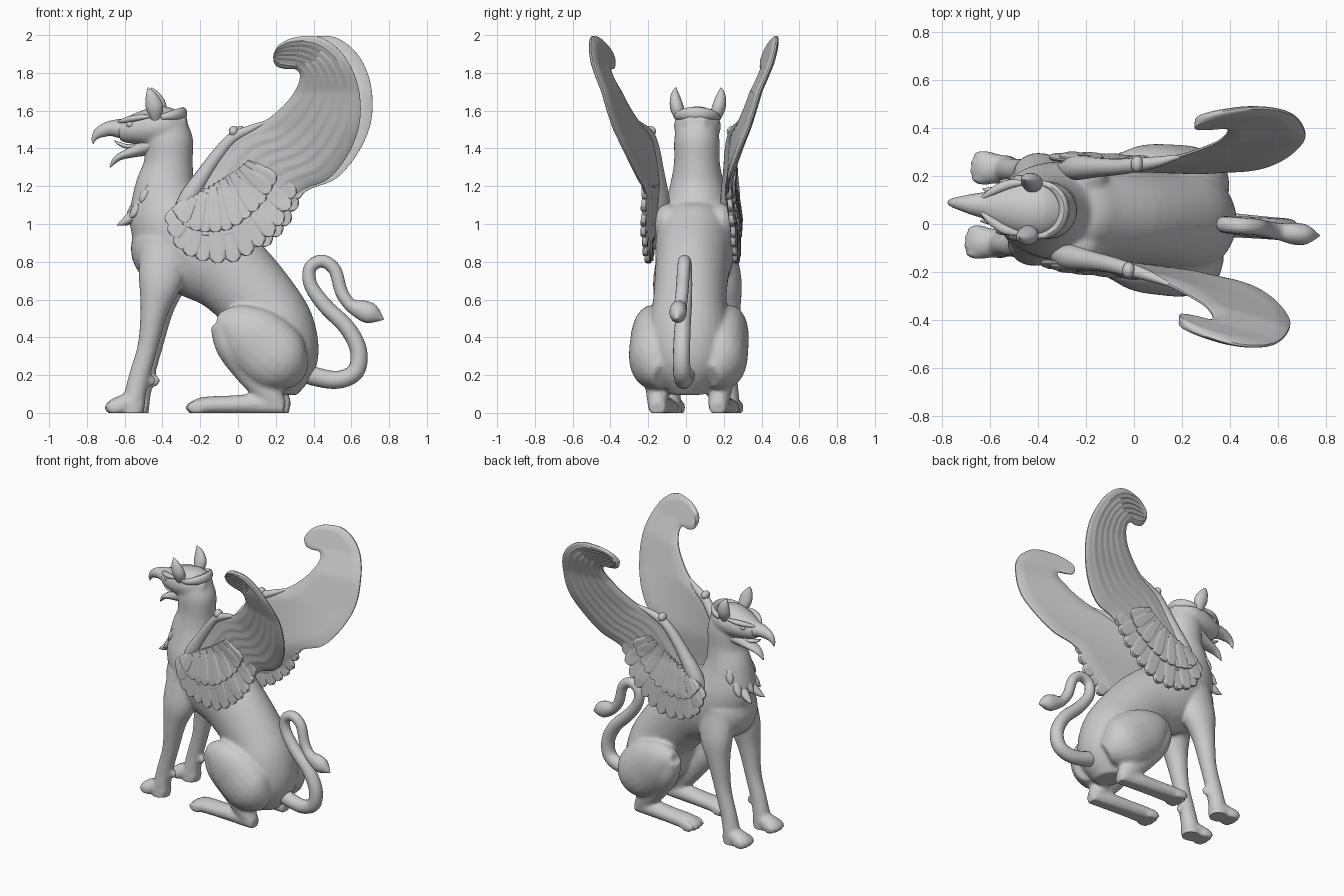
import bpy, bmesh, math
from mathutils import Vector, Matrix

# The whole statue is symmetric about a plane turned slightly from the x axis
PLACE = Matrix.Translation((0, 0.028, 0)) @ Matrix.Rotation(-0.08, 4, 'Z')


def spline(pts, k=5):
    """Catmull-Rom through tuples of any length."""
    p = [pts[0]] + list(pts) + [pts[-1]]
    out = []
    for i in range(1, len(p) - 2):
        for s in range(k):
            t = s / k
            out.append([0.5 * (2*b + (c-a)*t + (2*a-5*b+4*c-d)*t*t + (3*b-a-3*c+d)*t**3)
                        for a, b, c, d in zip(*p[i-1:i+3])])
    return out + [list(pts[-1])]


def bridge(bm, rings):
    rings = [[bm.verts.new(v) for v in r] for r in rings]
    n = len(rings[0])
    for a, b in zip(rings, rings[1:]):
        for j in range(n):
            bm.faces.new((a[j], a[(j+1) % n], b[(j+1) % n], b[j]))
    bm.faces.new(rings[0][::-1])
    bm.faces.new(rings[-1])


def loft(bm, pts, side=1, ref=(0, 1, 0), n=20):
    """Tube through (x, y, z, radius across, radius along ref)."""
    P = [Vector((q[0], q[1]*side, q[2])) for q in spline(pts)]
    R = [(max(q[3], .002), max(q[4], .002)) for q in spline(pts)]
    ref, rings = Vector(ref), []
    for i, c in enumerate(P):
        t = (P[min(i+1, len(P)-1)] - P[max(i-1, 0)]).normalized()
        s = (ref - t * ref.dot(t)).normalized()
        u = t.cross(s)
        rings.append([c + u*R[i][0]*math.cos(a) + s*R[i][1]*math.sin(a)
                      for a in (2*math.pi*j/n for j in range(n))])
    bridge(bm, rings)


def ball(bm, c, r):
    bmesh.ops.create_uvsphere(bm, u_segments=20, v_segments=12, radius=1,
                              matrix=Matrix.Translation(c) @ Matrix.Diagonal((*r, 1)))


def make(name, bm, mirror=False):
    bmesh.ops.recalc_face_normals(bm, faces=bm.faces)
    me = bpy.data.meshes.new(name)
    bm.to_mesh(me)
    bm.free()
    ob = bpy.data.objects.new(name, me)
    bpy.context.collection.objects.link(ob)
    ob.matrix_world = PLACE
    bpy.ops.object.select_all(action='DESELECT')
    ob.select_set(True)
    bpy.context.view_layer.objects.active = ob
    bpy.ops.object.shade_smooth_by_angle(angle=math.radians(40))
    if mirror:
        ob.modifiers.new("mirror", 'MIRROR').use_axis = (False, True, False)
    return ob


# Body: torso, neck, head and legs fused into one skin
bm = bmesh.new()
loft(bm, [(.22, 0, .10, .09, .10), (.23, 0, .25, .19, .20), (.20, 0, .42, .215, .215),
          (.12, 0, .57, .21, .195), (-.05, 0, .75, .225, .195), (-.25, 0, .88, .25, .21),
          (-.36, 0, 1.02, .22, .195), (-.385, 0, 1.18, .168, .15), (-.37, 0, 1.32, .13, .122),
          (-.37, 0, 1.45, .13, .12), (-.38, 0, 1.55, .095, .10)], n=32)
ball(bm, (-.38, 0, .87), (.19, .205, .20))
loft(bm, [(-.27, 0, 1.54, .04, .05), (-.36, 0, 1.525, .098, .118), (-.46, 0, 1.512, .103, .12),
          (-.56, 0, 1.50, .078, .092), (-.63, 0, 1.495, .058, .058)])
for s in (1, -1):
    ball(bm, (-.24, .14*s, 1.00), (.12, .08, .11))                      # wing shoulder
    loft(bm, [(-.38, .12, .86, .13, .085), (-.40, .145, .70, .118, .09), (-.43, .155, .55, .077, .073),
              (-.465, .155, .36, .055, .055), (-.51, .155, .2, .056, .05),
              (-.535, .155, .09, .058, .056), (-.55, .155, -.02, .062, .062)], s)
    ball(bm, (-.45, .145*s, .17), (.025, .02, .03))                     # dewclaw
    loft(bm, [(-.49, .155, .03, .04, .045), (-.56, .155, .045, .057, .06),
              (-.63, .155, .04, .045, .063), (-.67, .155, .03, .03, .045)], s)
    loft(bm, [(.33, .11, .20, .08, .08), (.24, .165, .27, .175, .14), (.11, .2, .38, .18, .115),
              (.0, .205, .455, .128, .092), (-.095, .2, .48, .05, .05)], s)  # haunch
    loft(bm, [(-.075, .2, .48, .06, .06), (-.02, .195, .36, .087, .08), (.08, .175, .23, .09, .07),
              (.18, .165, .10, .072, .06), (.22, .16, .02, .055, .05)], s)   # shin
    loft(bm, [(.26, .16, .03, .045, .045), (.12, .16, .045, .055, .06), (-.03, .16, .042, .05, .066),
              (-.17, .16, .038, .047, .072), (-.22, .16, .03, .035, .06)], s)
    for j in range(4):                                                  # toes
        d = (j - 1.5) * .034
        back = abs(d) * .35
        ball(bm, (-.655 + back, s*(.155+d), .028), (.05, .02, .038))
        ball(bm, (-.22 + back, s*(.16+d*1.1), .028), (.055, .021, .038))
body = make("body", bm)
rm = body.modifiers.new("fuse", 'REMESH')
rm.mode, rm.voxel_size = 'VOXEL', .011
sm = body.modifiers.new("soften", 'SMOOTH')
sm.iterations, sm.factor = 9, .5
for m in ("fuse", "soften"):
    bpy.ops.object.modifier_apply(modifier=m)
for v in body.data.vertices:                                            # flat soles
    v.co.z = max(v.co.z, 0)
body.data.polygons.foreach_set("use_smooth", [True] * len(body.data.polygons))

# Beak, jaw and tongue
bm = bmesh.new()
loft(bm, [(-.56, 0, 1.50, .06, .07), (-.62, 0, 1.505, .052, .056), (-.68, 0, 1.505, .040, .042),
          (-.735, 0, 1.485, .03, .026), (-.763, 0, 1.455, .015, .014), (-.77, 0, 1.425, .003, .003)])
make("upper_beak", bm)
bm = bmesh.new()
loft(bm, [(-.44, 0, 1.425, .06, .09), (-.55, 0, 1.385, .032, .055), (-.62, 0, 1.36, .02, .036),
          (-.655, 0, 1.335, .015, .022), (-.68, 0, 1.30, .003, .003)])
make("lower_beak", bm)
bm = bmesh.new()
loft(bm, [(-.50, 0, 1.425, .015, .03), (-.58, 0, 1.41, .012, .025), (-.63, 0, 1.425, .01, .016),
          (-.655, 0, 1.44, .003, .004)])
make("tongue", bm)

# Ears, brows, eyes and the flaring crest behind the head
bm = bmesh.new()
loft(bm, [(-.43, .09, 1.56, .03, .03), (-.435, .112, 1.62, .046, .036),
          (-.452, .122, 1.68, .03, .024), (-.468, .12, 1.722, .003, .003)])
make("ear", bm, True)
bm = bmesh.new()
loft(bm, [(-.46, .108, 1.57, .008, .008), (-.53, .095, 1.562, .016, .019),
          (-.59, .063, 1.55, .015, .017), (-.635, .03, 1.54, .006, .006)])
make("brow", bm, True)
bm = bmesh.new()
ball(bm, (-.565, .073, 1.527), (.022, .018, .018))
make("eye", bm, True)
bm = bmesh.new()
arc = [(-.40 + .108*math.cos(a), .11*math.sin(a), 1.565 + .02*math.cos(a),
        .012 + .01*math.cos(a), .014 + .02*math.cos(a))
       for a in (math.radians(d) for d in range(-90, 91, 18))]
loft(bm, arc, ref=(0, 0, 1), n=12)
make("crest", bm)

# Chest ruff of pointed tufts lying on the breast
bm = bmesh.new()
for z, x, reach, cols in ((1.25, -.485, .025, 3), (1.18, -.52, .04, 4), (1.10, -.545, .05, 3), (1.06, -.555, .09, 2)):
    for j in range(cols):
        a = (j - (cols - 1) / 2) * .5
        cx, r = -.37, -.37 - x
        p = lambda k: (cx - (r + k)*math.cos(a), (r + k)*math.sin(a))
        loft(bm, [(*p(-.04), z+.06, .02, .025), (*p(-.01), z, .03, .036),
                  (*p(reach*.5), z-.045, .022, .024), (*p(reach), z-.065, .002, .002)], n=10)
make("chest_ruff", bm)

# Tail with a leaf-shaped tuft
bm = bmesh.new()
loft(bm, [(.28, 0, .24, .05, .05), (.40, 0, .195, .05, .05), (.53, 0, .175, .047, .047),
          (.625, 0, .22, .046, .046), (.64, 0, .33, .045, .045), (.58, 0, .45, .043, .043),
          (.46, 0, .57, .04, .04), (.385, 0, .68, .036, .036), (.385, 0, .77, .034, .034),
          (.45, 0, .803, .034, .034), (.515, 0, .755, .034, .034), (.55, -.005, .64, .034, .034),
          (.60, -.01, .57, .035, .035), (.67, -.015, .54, .055, .045), (.72, -.015, .52, .048, .04),
          (.775, -.015, .495, .003, .003)], n=16)
make("tail", bm)


# Wings: thin slabs laid on one flaring surface
def wing_y(x, z):
    base = ((.7, .228), (1.0, .225), (1.2, .205), (1.5, .222), (1.7, .28), (1.85, .35), (2.05, .42))
    for (a, p), (b, q) in zip(base, base[1:]):
        if z <= b:
            break
    slope = .2 * min(1, max(.1, (z - 1.1) / .4))
    return p + (q - p) * (z - a) / (b - a) + x * slope


def slab(bm, lead, trail, thick, ribs=0, off=0, m=12):
    rings = []
    for a, b in zip(spline(lead, 6), spline(trail, 6)):
        outer, inner = [], []
        for j in range(m + 1):
            v = j / m
            x, z = a[0] + (b[0]-a[0])*v, a[1] + (b[1]-a[1])*v
            h = thick * min(1, 6*v + .05, 6*(1-v) + .05) ** .5
            rib = .005 * (v * ribs % 1) * min(1, 8*(1-v))
            y = wing_y(x, z) + off
            outer.append((x, y + h + rib, z))
            inner.append((x, y - h, z))
        rings.append(outer + inner[::-1])
    bridge(bm, rings)


bm = bmesh.new()
lead = [(-.33, 1.08), (-.23, 1.19), (-.11, 1.37), (0, 1.49), (.16, 1.545), (.28, 1.64), (.345, 1.73),
        (.36, 1.79), (.335, 1.82), (.29, 1.82), (.245, 1.83), (.225, 1.85), (.22, 1.88)]
trail = [(-.2, .92), (.02, .9), (.20, 1.02), (.34, 1.17), (.50, 1.24), (.615, 1.38), (.678, 1.55),
         (.67, 1.74), (.595, 1.90), (.475, 1.988), (.34, 1.988), (.255, 1.95), (.225, 1.905)]
slab(bm, lead, trail, .018, ribs=7, m=35)
make("wing_blade", bm, True)


def feather(bm, root, tip, w, off):
    r, d = Vector(root), Vector(tip) - Vector(root)
    n = Vector((-d.y, d.x)).normalized() * w / 2
    shape = ((0, .5), (.4, .85), (.75, 1), (.93, .8), (1, .3))
    slab(bm, [tuple(r + d*t + n*k) for t, k in shape], [tuple(r + d*t - n*k) for t, k in shape],
         .014, off=off, m=8)


# Scalloped covert feathers, long row below and a short row over it
tips = spline([(-.345, .99), (-.29, .87), (-.17, .805), (.0, .80), (.14, .885), (.25, 1.0), (.32, 1.15)], 2)
bm = bmesh.new()
for layer, (reach, w) in enumerate(((1, .11), (.6, .095))):
    for i, t in enumerate(tips):
        f = i / (len(tips) - 1)
        root = Vector((-.24 + .30*f, 1.12 + .2*f))
        feather(bm, root, root.lerp(Vector(t), reach), w, .006 + .011*layer + .003*(i % 2))
make("covert_feathers", bm, True)

# Arm bone along the leading edge with the wrist knob
bm = bmesh.new()
loft(bm, [(x, wing_y(x, z) - k, z, r, r) for x, z, r, k in
          ((-.30, 1.02, .04, .04), (-.25, 1.13, .052, .02), (-.16, 1.27, .04, 0), (-.08, 1.38, .034, 0),
           (-.01, 1.455, .03, 0), (.08, 1.50, .022, 0), (.17, 1.54, .008, 0))], n=16)
ball(bm, (-.005, wing_y(0, 1.49), 1.49), (.026, .034, .03))
make("wing_arm", bm, True)
